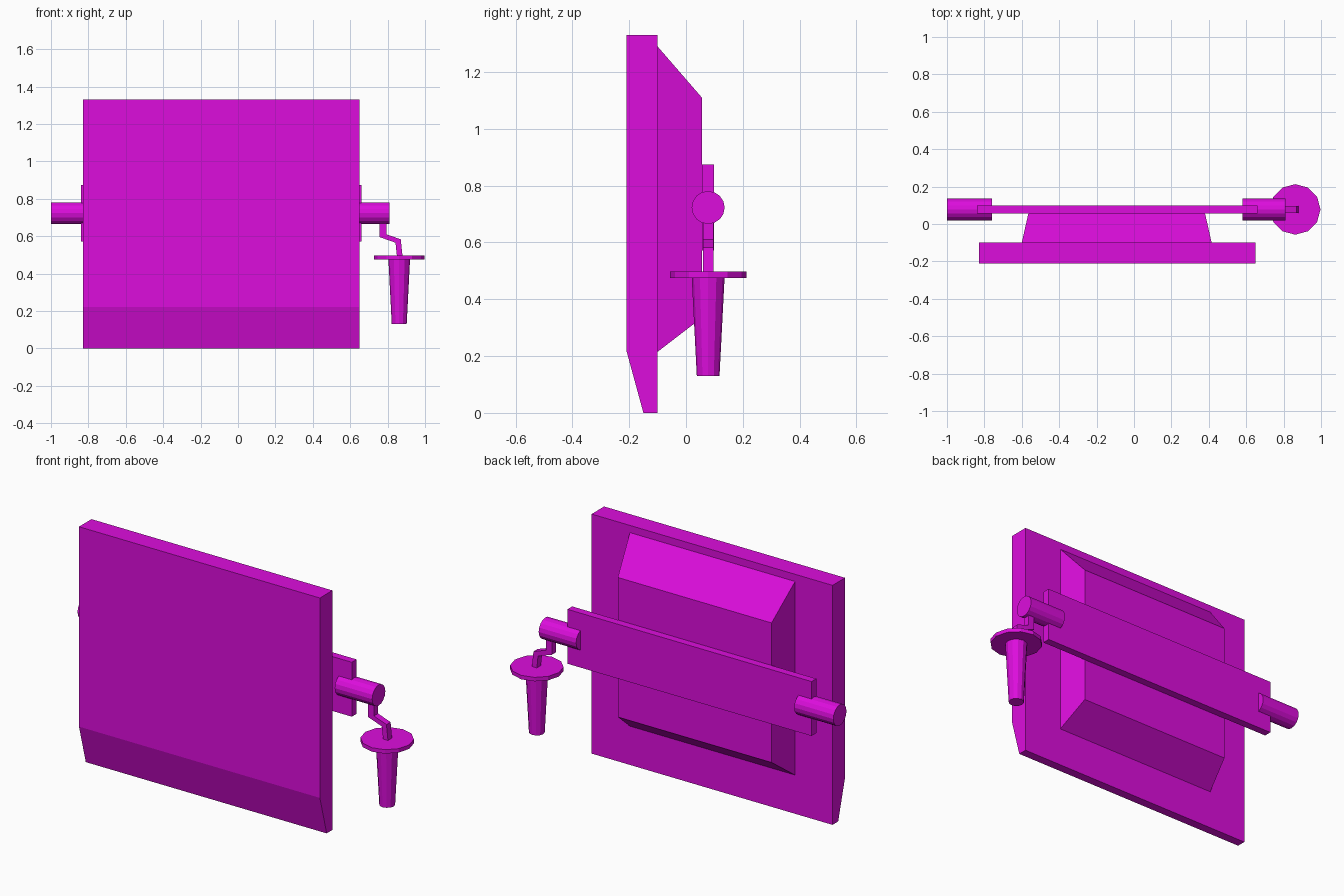
import bpy
import bmesh
from math import pi
from mathutils import Matrix, Vector

cube = bpy.data.objects.get("Cube")
if cube:
    bpy.data.objects.remove(cube, do_unlink=True)

magenta = bpy.data.materials.new("magenta")
magenta.use_nodes = True
colour = (0.72, 0.004, 0.72, 1)
magenta.diffuse_color = colour
magenta.node_tree.nodes["Principled BSDF"].inputs["Base Color"].default_value = colour

AXIS_Y = 0.078  # depth of the bar, rollers and handle


def finish(name, bm):
    bmesh.ops.recalc_face_normals(bm, faces=bm.faces)
    mesh = bpy.data.meshes.new(name)
    bm.to_mesh(mesh)
    bm.free()
    mesh.materials.append(magenta)
    obj = bpy.data.objects.new(name, mesh)
    bpy.context.collection.objects.link(obj)
    return obj


def loft(name, start, end):
    """Closed solid between two matching outlines."""
    bm = bmesh.new()
    a = [bm.verts.new(p) for p in start]
    b = [bm.verts.new(p) for p in end]
    bm.faces.new(a)
    bm.faces.new(b)
    for i in range(len(a)):
        j = (i + 1) % len(a)
        bm.faces.new((a[i], a[j], b[j], b[i]))
    return finish(name, bm)


def rect(x0, x1, z0, z1, y):
    return [(x0, y, z0), (x1, y, z0), (x1, y, z1), (x0, y, z1)]


def cone(name, start, end, r1, r2, sides):
    """Cylinder or cone running from start to end."""
    start, end = Vector(start), Vector(end)
    way = end - start
    turn = way.to_track_quat('Z', 'Y').to_matrix().to_4x4()
    bm = bmesh.new()
    bmesh.ops.create_cone(bm, cap_ends=True, segments=sides, radius1=r1, radius2=r2,
                          depth=way.length,
                          matrix=Matrix.Translation((start + end) / 2) @ turn)
    return finish(name, bm)


# Front panel with a bevelled lower edge
side = [(-0.15, 0), (-0.10, 0), (-0.10, 1.33), (-0.21, 1.33), (-0.21, 0.22)]
loft("front_panel", [(-0.83, y, z) for y, z in side], [(0.65, y, z) for y, z in side])

# Tapered block behind the panel
loft("back_block", rect(-0.60, 0.415, 0.215, 1.29, -0.10),
     rect(-0.565, 0.38, 0.335, 1.11, 0.056))

# Cross bar
loft("cross_bar", rect(-0.84, 0.66, 0.572, 0.874, 0.056),
     rect(-0.84, 0.66, 0.572, 0.874, 0.098))

# Rollers at both ends of the bar
for name, x0, x1 in (("right_roller", -1.0, -0.76), ("left_roller", 0.58, 0.81)):
    cone(name, (x0, AXIS_Y, 0.723), (x1, AXIS_Y, 0.723), 0.058, 0.058, 16)

# Bent crank arm
bend = [(0.757, 0.69), (0.757, 0.595), (0.842, 0.565), (0.85, 0.49),
        (0.88, 0.49), (0.87, 0.583), (0.793, 0.61), (0.793, 0.69)]
loft("crank_arm", [(x, AXIS_Y - 0.018, z) for x, z in bend],
     [(x, AXIS_Y + 0.018, z) for x, z in bend])

# Handle with its round guard
cone("handle_guard", (0.862, AXIS_Y, 0.475), (0.862, AXIS_Y, 0.497), 0.135, 0.135, 12)
cone("handle_grip", (0.862, AXIS_Y, 0.13), (0.862, AXIS_Y, 0.48), 0.04, 0.058, 12)
